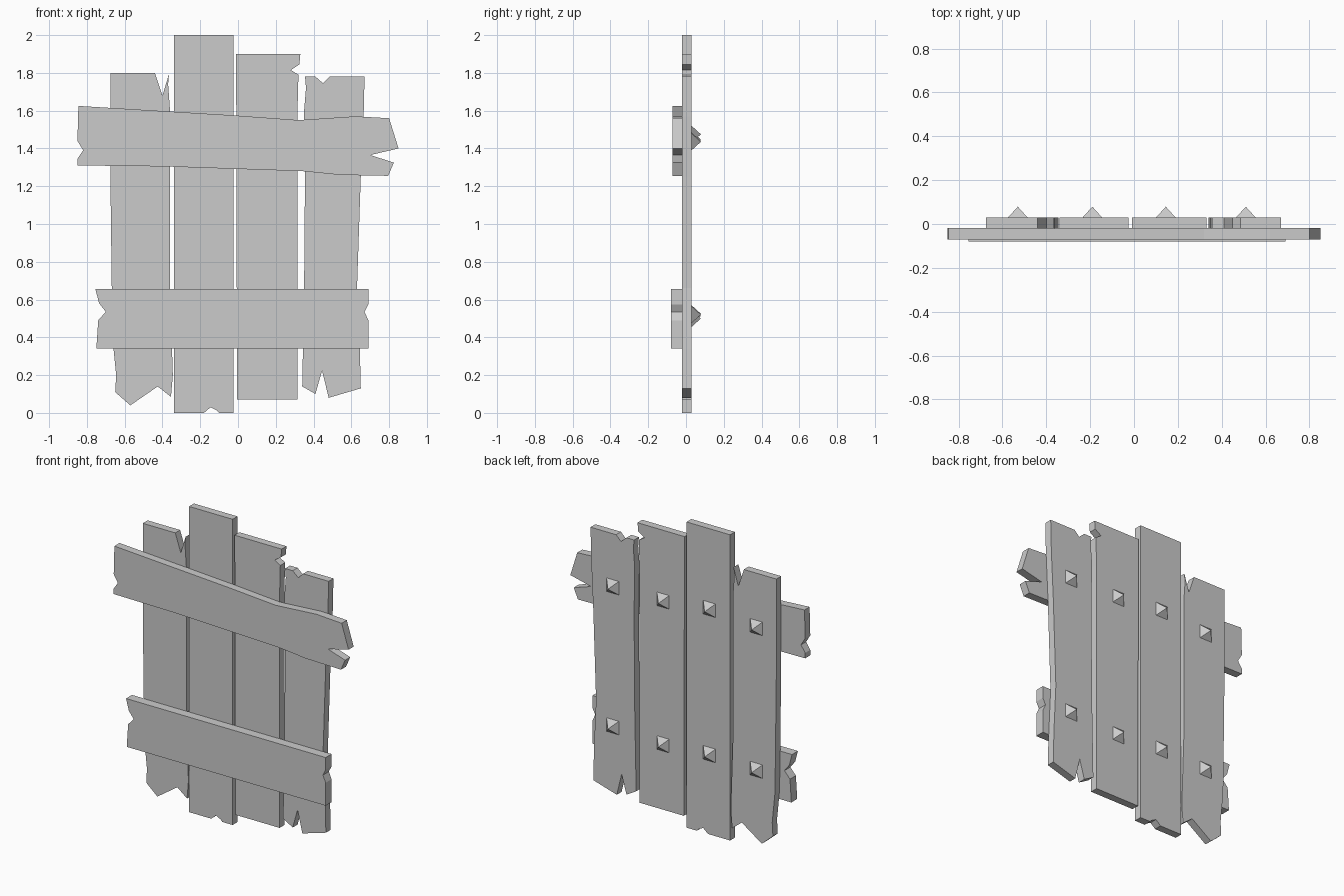
import bpy, bmesh, math
from mathutils import Matrix

if "Cube" in bpy.data.objects:
    bpy.data.objects.remove(bpy.data.objects["Cube"])


def board(name, outline, y0, y1):
    """Extrude an (x, z) outline from y0 to y1."""
    bm = bmesh.new()
    face = bm.faces.new([bm.verts.new((x, y0, z)) for x, z in outline])
    ext = bmesh.ops.extrude_face_region(bm, geom=[face], use_keep_orig=True)
    verts = [v for v in ext["geom"] if isinstance(v, bmesh.types.BMVert)]
    bmesh.ops.translate(bm, verts=verts, vec=(0, y1 - y0, 0))
    bmesh.ops.recalc_face_normals(bm, faces=bm.faces)
    finish(name, bm)


def stud(name, x, z, half=0.047):
    """Four-sided spike pointing out of the back."""
    bm = bmesh.new()
    bmesh.ops.create_cone(bm, cap_ends=True, segments=4, depth=0.052,
                          radius1=half * math.sqrt(2), radius2=0)
    bmesh.ops.remove_doubles(bm, verts=bm.verts, dist=1e-5)
    turn = Matrix.Rotation(-math.pi / 2, 4, 'X') @ Matrix.Rotation(math.pi / 4, 4, 'Z')
    bmesh.ops.transform(bm, verts=bm.verts, matrix=Matrix.Translation((x, 0.053, z)) @ turn)
    finish(name, bm)


def finish(name, bm):
    mesh = bpy.data.meshes.new(name)
    bm.to_mesh(mesh)
    bm.free()
    bpy.context.collection.objects.link(bpy.data.objects.new(name, mesh))


# Upright planks with splintered ends
planks = [
    [(-.675, 1.8), (-.44, 1.8), (-.40, 1.68), (-.365, 1.795), (-.37, 1.74), (-.36, 1.6),
     (-.36, .66), (-.345, .2), (-.355, .085), (-.425, .14), (-.57, .04), (-.65, .11),
     (-.645, .2), (-.665, .4), (-.675, 1.2)],
    [(-.34, 2), (-.025, 2), (-.025, 0), (-.10, 0), (-.11, .012), (-.145, .03),
     (-.18, 0), (-.34, 0)],
    [(-.01, 1.9), (.33, 1.9), (.325, 1.845), (.28, 1.815), (.32, 1.79), (.315, 1.6),
     (.315, .072), (-.005, .072)],
    [(.355, 1.78), (.41, 1.78), (.45, 1.745), (.485, 1.78), (.67, 1.78), (.665, 1.57),
     (.65, 1.25), (.63, .66), (.645, .34), (.65, .13), (.48, .08), (.445, .225),
     (.41, .10), (.34, .14), (.35, .66), (.355, 1.3), (.35, 1.6), (.36, 1.72)],
]
for i, outline in enumerate(planks, 1):
    board(f"plank_{i}", outline, -0.02, 0.03)

# Cross rails on the front
board("upper_rail",
      [(-.845, 1.625), (-.02, 1.575), (.32, 1.55), (.62, 1.57), (.80, 1.56), (.85, 1.40),
       (.70, 1.365), (.825, 1.325), (.795, 1.255), (.54, 1.26), (.34, 1.28), (-.4, 1.305),
       (-.85, 1.31), (-.85, 1.345), (-.82, 1.39), (-.85, 1.44)], -0.071, -0.018)
board("lower_rail",
      [(-.755, .655), (.69, .655), (.69, .575), (.67, .535), (.69, .49), (.69, .34),
       (-.75, .34), (-.74, .49), (-.70, .535), (-.735, .58)], -0.079, -0.018)

# Pyramid studs on the back
for i, (x, top, low) in enumerate([(-.53, 1.447, .513), (-.19, 1.475, .525),
                                   (.145, 1.44, .50), (.51, 1.435, .52)], 1):
    stud(f"upper_stud_{i}", x, top)
    stud(f"lower_stud_{i}", x, low)
